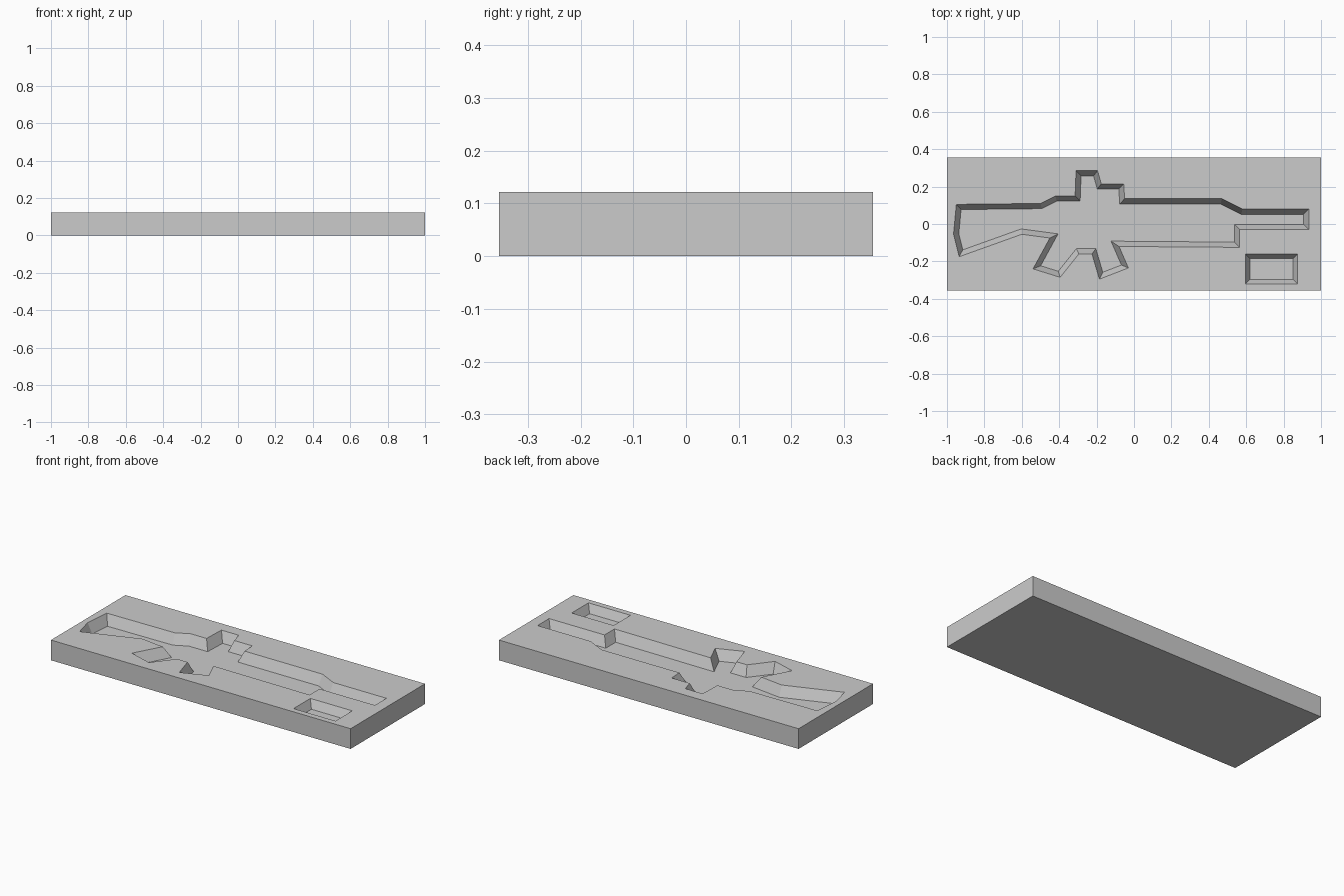
import bpy
import bmesh
from mathutils import Vector

cube = bpy.data.objects.get("Cube")
if cube:
    bpy.data.objects.remove(cube, do_unlink=True)

LENGTH, WIDTH, HEIGHT = 2.0, 0.71, 0.122

# Recess rims, clockwise seen from above, in hundredths of a unit
LONG_RECESS = [
    (-95, 10.5), (-50, 11), (-42, 15), (-31.5, 15), (-31, 28.5), (-19.5, 28.5),
    (-17.5, 21.5), (-5.5, 21.5), (-5, 13.5), (47, 13.5), (58, 8), (93.5, 8),
    (93.5, -3), (56.5, -3), (56.5, -12.5), (-8, -12), (-3, -23.5), (-18.5, -29.5),
    (-22.5, -16), (-29.5, -16), (-39.5, -28.5), (-54, -24), (-45, -7.5),
    (-60, -5.5), (-93.5, -17.5), (-96.5, -5.5),
]
BOX_RECESS = [(59.5, -16), (87.5, -16), (87.5, -32), (59.5, -32)]


def inset_outline(points, distance):
    """Move every edge of a clockwise outline inwards, with mitred corners."""
    result = []
    for i, point in enumerate(points):
        before = (point - points[i - 1]).normalized()
        after = (points[(i + 1) % len(points)] - point).normalized()
        n1 = Vector((before.y, -before.x))
        n2 = Vector((after.y, -after.x))
        result.append(point + (n1 + n2) * distance / (1 + n1.dot(n2)))
    return result


def add_loop(bm, points, z):
    return [bm.verts.new((p.x, p.y, z)) for p in points]


def loop_edges(bm, verts):
    return [bm.edges.new((verts[i - 1], verts[i])) for i in range(len(verts))]


def bridge(bm, upper, lower):
    for i in range(len(upper)):
        bm.faces.new((upper[i - 1], upper[i], lower[i], lower[i - 1]))


def add_recess(bm, outline, depth, draft):
    """Sunken pocket with sloping walls; returns its rim edges."""
    points = [Vector(p) / 100 for p in outline]
    rim = add_loop(bm, points, HEIGHT)
    floor = add_loop(bm, inset_outline(points, draft), HEIGHT - depth)
    edges = loop_edges(bm, rim)
    bridge(bm, rim, floor)
    bm.faces.new(floor)
    return edges


bm = bmesh.new()

# Outer block: sides and underside
corners = [Vector((sx * LENGTH / 2, sy * WIDTH / 2))
           for sx, sy in ((-1, 1), (1, 1), (1, -1), (-1, -1))]
top = add_loop(bm, corners, HEIGHT)
bottom = add_loop(bm, corners, 0)
top_edges = loop_edges(bm, top)
bridge(bm, top, bottom)
bm.faces.new(bottom)

# Pockets, then the top surface around them
top_edges += add_recess(bm, LONG_RECESS, 0.062, 0.028)
top_edges += add_recess(bm, BOX_RECESS, 0.05, 0.024)
bmesh.ops.triangle_fill(bm, edges=top_edges, use_beauty=True, normal=(0, 0, 1))
bmesh.ops.recalc_face_normals(bm, faces=bm.faces)

mesh = bpy.data.meshes.new("storage_tray")
bm.to_mesh(mesh)
bm.free()
tray = bpy.data.objects.new("storage_tray", mesh)
bpy.context.collection.objects.link(tray)

# Single plain grey
grey = bpy.data.materials.new("light_grey")
grey.use_nodes = True
colour = (0.6, 0.6, 0.6, 1)
grey.diffuse_color = colour
grey.node_tree.nodes["Principled BSDF"].inputs["Base Color"].default_value = colour
mesh.materials.append(grey)
